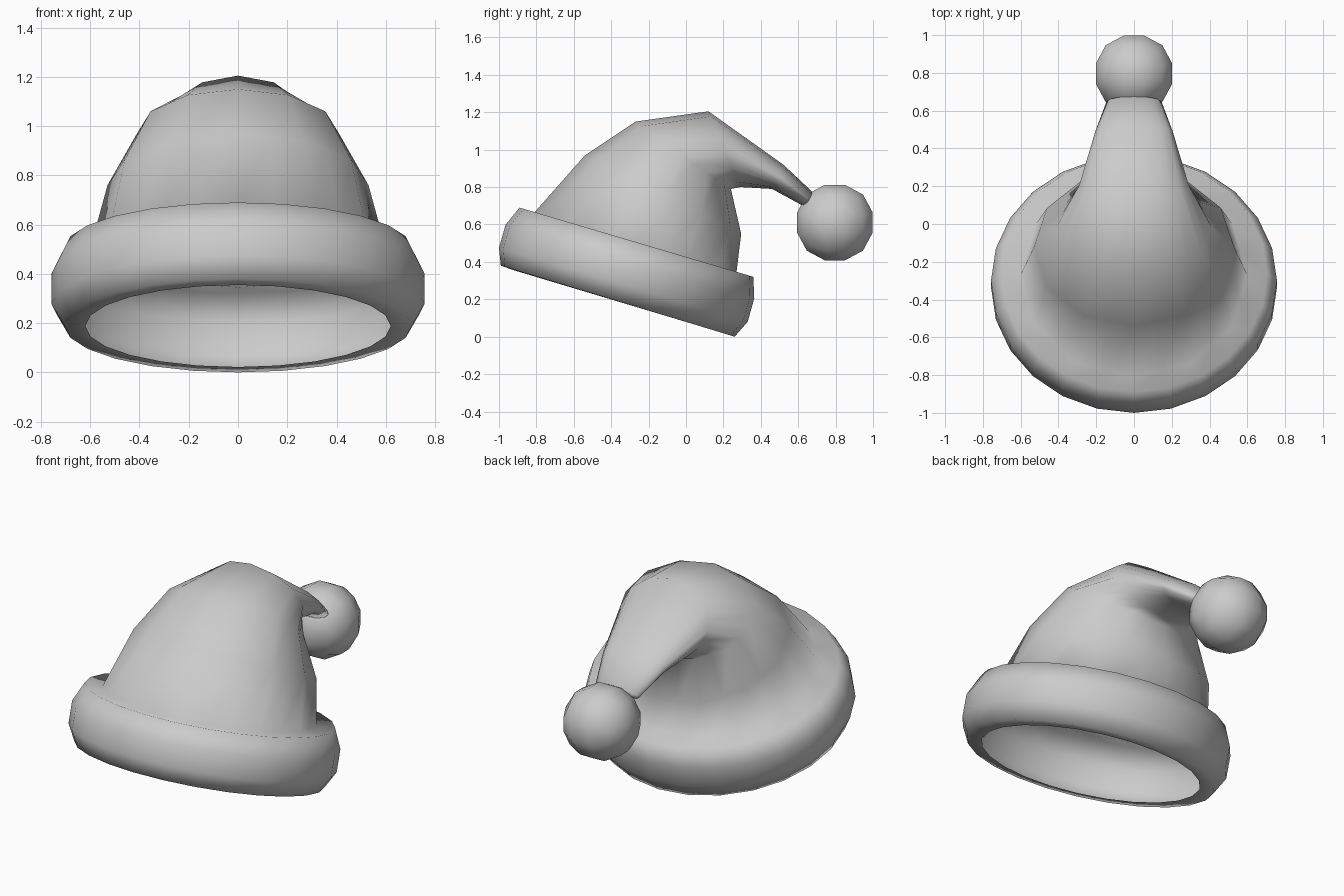
import bpy, bmesh, math
from mathutils import Vector

if "Cube" in bpy.data.objects:
    bpy.data.objects.remove(bpy.data.objects["Cube"])

N = 24


def finish(bm, name):
    bmesh.ops.recalc_face_normals(bm, faces=bm.faces[:])
    for f in bm.faces:
        f.smooth = True
    me = bpy.data.meshes.new(name)
    bm.to_mesh(me)
    bm.free()
    ob = bpy.data.objects.new(name, me)
    bpy.context.collection.objects.link(ob)
    return ob


def ring(front, back, rx, coarse):
    """Ellipse through two side-view (y, z) points with half width rx."""
    a, b = Vector((0, *front)), Vector((0, *back))
    c, h = (a + b) / 2, (a - b) / 2
    pts = []
    for i in range(N):
        t = 2 * math.pi * i / N
        pts.append(c + h * math.cos(t) + Vector((rx * math.sin(t), 0, 0)))
    if coarse:  # twelve-sided: odd points lie midway along the sides
        for i in range(1, N, 2):
            pts[i] = (pts[i - 1] + pts[(i + 1) % N]) / 2
    return pts


# Hat: tilted brim rolling into a cone that bends over backwards
sections = [
    # brim
    ((-0.92, 0.355), (0.19, 0.022), 0.62, False),
    ((-0.99, 0.38), (0.26, 0.0), 0.705, False),
    ((-1.0, 0.475), (0.33, 0.08), 0.757, False),
    ((-0.965, 0.598), (0.365, 0.205), 0.757, False),
    ((-0.89, 0.69), (0.36, 0.32), 0.705, False),
    # drooping cone
    ((-0.81, 0.665), (0.27, 0.345), 0.60, True),
    ((-0.54, 0.97), (0.295, 0.55), 0.53, True),
    ((-0.27, 1.15), (0.24, 0.79), 0.41, True),
    ((0.12, 1.205), (0.29, 0.80), 0.29, True),
    ((0.52, 0.92), (0.46, 0.79), 0.205, True),
    ((0.675, 0.775), (0.625, 0.70), 0.145, True),
]
bm = bmesh.new()
loops = [[bm.verts.new(p) for p in ring(*s)] for s in sections]
for lo, hi in zip(loops, loops[1:]):
    for i in range(N):
        j = (i + 1) % N
        bm.faces.new((lo[i], lo[j], hi[j], hi[i]))
tip = bm.verts.new((0, 0.675, 0.715))
for i in range(N):
    bm.faces.new((loops[-1][i], loops[-1][(i + 1) % N], tip))
finish(bm, "hat")

# Pompom: ball made from a cube with three faces per side
bm = bmesh.new()
bmesh.ops.create_cube(bm, size=2)
bmesh.ops.subdivide_edges(bm, edges=bm.edges[:], cuts=2, use_grid_fill=True)
for v in bm.verts:
    p = Vector([math.tan(c * math.pi / 4) for c in v.co])
    v.co = p.normalized() * 0.216 + Vector((0, 0.796, 0.61))
finish(bm, "pompom")
